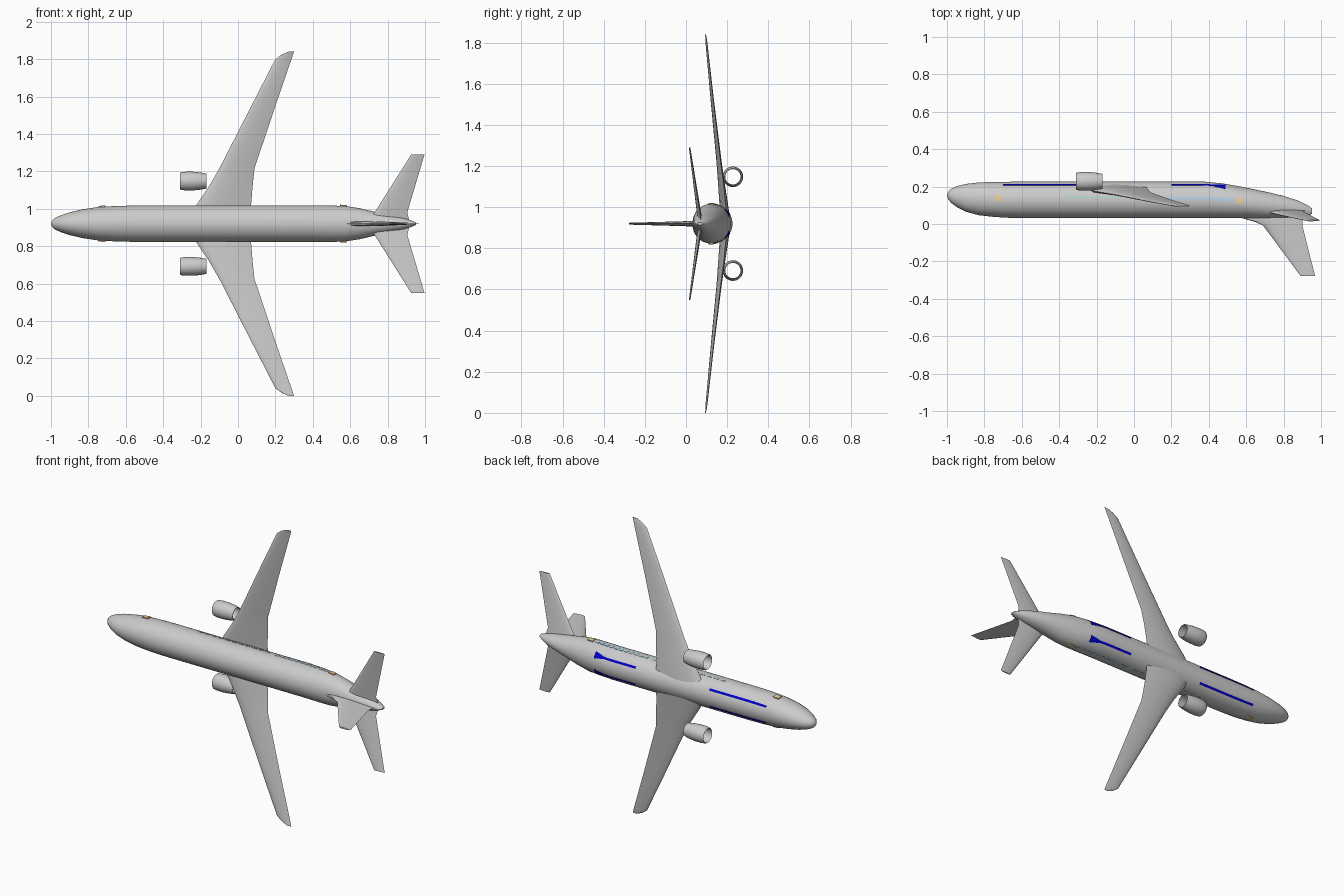
import bpy, bmesh
from math import sin, cos, pi, radians

if "Cube" in bpy.data.objects:
    bpy.data.objects.remove(bpy.data.objects["Cube"])

MID = 0.92  # height of the aircraft's symmetry plane

# Fuselage stations: x, y of upper side, y of belly, half width
BODY = [(-1.0, .147, .157, .004), (-.993, .132, .172, .018), (-.98, .115, .186, .030),
        (-.95, .092, .202, .044), (-.9, .066, .214, .061), (-.83, .047, .222, .077),
        (-.75, .038, .225, .089), (-.65, .032, .226, .095), (-.55, .031, .226, .097),
        (.38, .031, .226, .097), (.48, .031, .216, .097), (.57, .031, .200, .095),
        (.65, .031, .184, .083), (.73, .032, .167, .064), (.8, .034, .150, .050),
        (.88, .038, .124, .033), (.93, .044, .099, .016), (.953, .055, .083, .006)]


def make(name, verts, faces, color=None):
    me = bpy.data.meshes.new(name)
    me.from_pydata(verts, [], faces)
    bm = bmesh.new()
    bm.from_mesh(me)
    bmesh.ops.recalc_face_normals(bm, faces=bm.faces)
    bm.to_mesh(me)
    bm.free()
    ob = bpy.data.objects.new(name, me)
    bpy.context.collection.objects.link(ob)
    if color:
        mat = bpy.data.materials.get(color[0]) or bpy.data.materials.new(color[0])
        mat.diffuse_color = (*color[1], 1)
        mat.use_nodes = True
        mat.node_tree.nodes["Principled BSDF"].inputs["Base Color"].default_value = mat.diffuse_color
        me.materials.append(mat)
    bpy.ops.object.select_all(action='DESELECT')
    ob.select_set(True)
    bpy.context.view_layer.objects.active = ob
    bpy.ops.object.shade_smooth_by_angle(angle=radians(35))
    return ob


def loft(name, rings, closed=False):
    n, m = len(rings[0]), len(rings)
    verts = [p for r in rings for p in r]
    faces = [(i * n + j, i * n + (j + 1) % n, (i + 1) % m * n + (j + 1) % n, (i + 1) % m * n + j)
             for i in range(m if closed else m - 1) for j in range(n)]
    if not closed:
        faces += [tuple(range(n)), tuple(range((m - 1) * n, m * n))]
    return make(name, verts, faces)


def section(x):
    """Centre y, half height and half width of the fuselage at x."""
    for a, b in zip(BODY, BODY[1:]):
        if x <= b[0]:
            t = (x - a[0]) / (b[0] - a[0])
            top, bot, w = (a[k] + t * (b[k] - a[k]) for k in (1, 2, 3))
            return (top + bot) / 2, (bot - top) / 2, w


def on_body(x, ang, side=1, off=0):
    """Point on the skin; the angle runs from the belly (0) round to the side (90)."""
    c, h, w = section(x)
    return (x, c + (h + off) * cos(ang), MID + side * (w + off) * sin(ang))


def airfoil(x0, x1, thick, n=8):
    """Closed section as (x, offset, chord fraction)."""
    ts = [(1 - cos(pi * i / n)) / 2 for i in range(n + 1)]
    half = [thick * 1.5 * (t ** .5 * (1 - t)) * .87 for t in ts]
    pts = [(t, h) for t, h in zip(ts, half)] + [(t, -h) for t, h in zip(ts[-2:0:-1], half[-2:0:-1])]
    return [(x0 + t * (x1 - x0), o, t) for t, o in pts]


def lifting_surface(name, stations, side):
    """Stations: distance from centre, leading x, trailing x, leading y, trailing y, thickness."""
    loft(name, [[(x, ya + t * (yb - ya) + o, MID + side * s) for x, o, t in airfoil(a, b, th)]
                for s, a, b, ya, yb, th in stations])


def patch(name, x0, x1, a0, a1, side, color, b=None, off=.0015):
    """Thin panel following the skin, optionally changing to angles b at its far end."""
    nx, na = max(2, int((x1 - x0) / .03)), 4
    b = b or (a0, a1)
    verts, faces = [], []
    for layer in (-off, off):
        for i in range(nx + 1):
            u = i / nx
            lo, hi = a0 + u * (b[0] - a0), a1 + u * (b[1] - a1)
            verts += [on_body(x0 + u * (x1 - x0), radians(lo + (hi - lo) * j / na), side, layer)
                      for j in range(na + 1)]
    w, k = na + 1, (nx + 1) * (na + 1)
    for i in range(nx):
        for j in range(na):
            q = (i * w + j, i * w + j + 1, (i + 1) * w + j + 1, (i + 1) * w + j)
            faces += [q, tuple(v + k for v in q)]
    rim = ([j for j in range(w)] + [i * w + na for i in range(1, nx + 1)]
           + [nx * w + j for j in range(na - 1, -1, -1)] + [i * w for i in range(nx - 1, 0, -1)])
    faces += [(p, q, q + k, p + k) for p, q in zip(rim, rim[1:] + rim[:1])]
    make(name, verts, faces, color)


BLUE = ("stripe_blue", (.0, .0, .6))
GLASS = ("window_blue", (.42, .66, .82))
TEAL = ("window_teal", (.35, .7, .68))
ORANGE = ("door_orange", (.85, .6, .32))

# Fuselage
loft("fuselage", [[on_body(s[0], 2 * pi * j / 48) for j in range(48)] for s in BODY])

# Tail fin, with a dorsal fillet at its root
fin = [(.07, .60, .91, .026), (.032, .575, .905, .026), (.012, .645, .90, .026),
       (-.008, .69, .90, .024), (-.277, .89, .968, .009)]
loft("tail_fin", [[(x, y, MID + o) for x, o, t in airfoil(a, b, th)] for y, a, b, th in fin])

WING = [(0, -.27, .07, .19, .205, .045), (.1, -.222, .07, .178, .192, .040),
        (.20, -.155, .078, .166, .182, .030), (.295, -.10, .088, .157, .169, .024),
        (.6, .056, .19, .125, .133, .015), (.88, .20, .286, .098, .102, .009),
        (.905, .235, .294, .096, .099, .006), (.92, .27, .30, .094, .096, .003)]
STAB = [(0, .69, .92, .068, .075, .024), (.06, .73, .905, .06, .066, .020),
        (.37, .926, .997, .017, .019, .007)]
# Engine cowling profile: x, radius (outer skin, then back along the inside)
COWL = [(-.31, .043), (-.305, .047), (-.28, .050), (-.24, .050), (-.20, .046), (-.168, .040),
        (-.168, .037), (-.24, .040), (-.30, .039)]

for side, tag in ((1, "right"), (-1, "left")):
    lifting_surface("wing_" + tag, WING, side)
    lifting_surface("stabilizer_" + tag, STAB, side)
    # Hollow engine cowling
    loft("engine_" + tag, [[(x, .228 + r * cos(2 * pi * j / 36),
                             MID + side * .228 + r * sin(2 * pi * j / 36)) for j in range(36)]
                           for x, r in COWL], closed=True)
    # Doors
    for x, place in ((-.728, "front"), (.565, "rear")):
        patch(f"{place}_door_{tag}", x - .019, x + .019, 76, 94, side, ORANGE, off=.006)
    # Cabin windows
    for i in range(11):
        x = .165 + i * .034
        patch(f"window_{tag}_{i}", x, x + .023, 79, 90, side, GLASS)
    for i in range(11):
        x = -.37 + i * .046
        patch(f"small_window_{tag}_{i}", x, x + .03, 79, 83.5, side, TEAL)
    # Belly stripes, the rear one flaring at its end
    patch("front_stripe_" + tag, -.70, -.31, 29, 37, side, BLUE)
    patch("rear_stripe_" + tag, .20, .42, 29, 37, side, BLUE)
    patch("stripe_flare_" + tag, .42, .488, 29, 37, side, BLUE, b=(20, 46))
